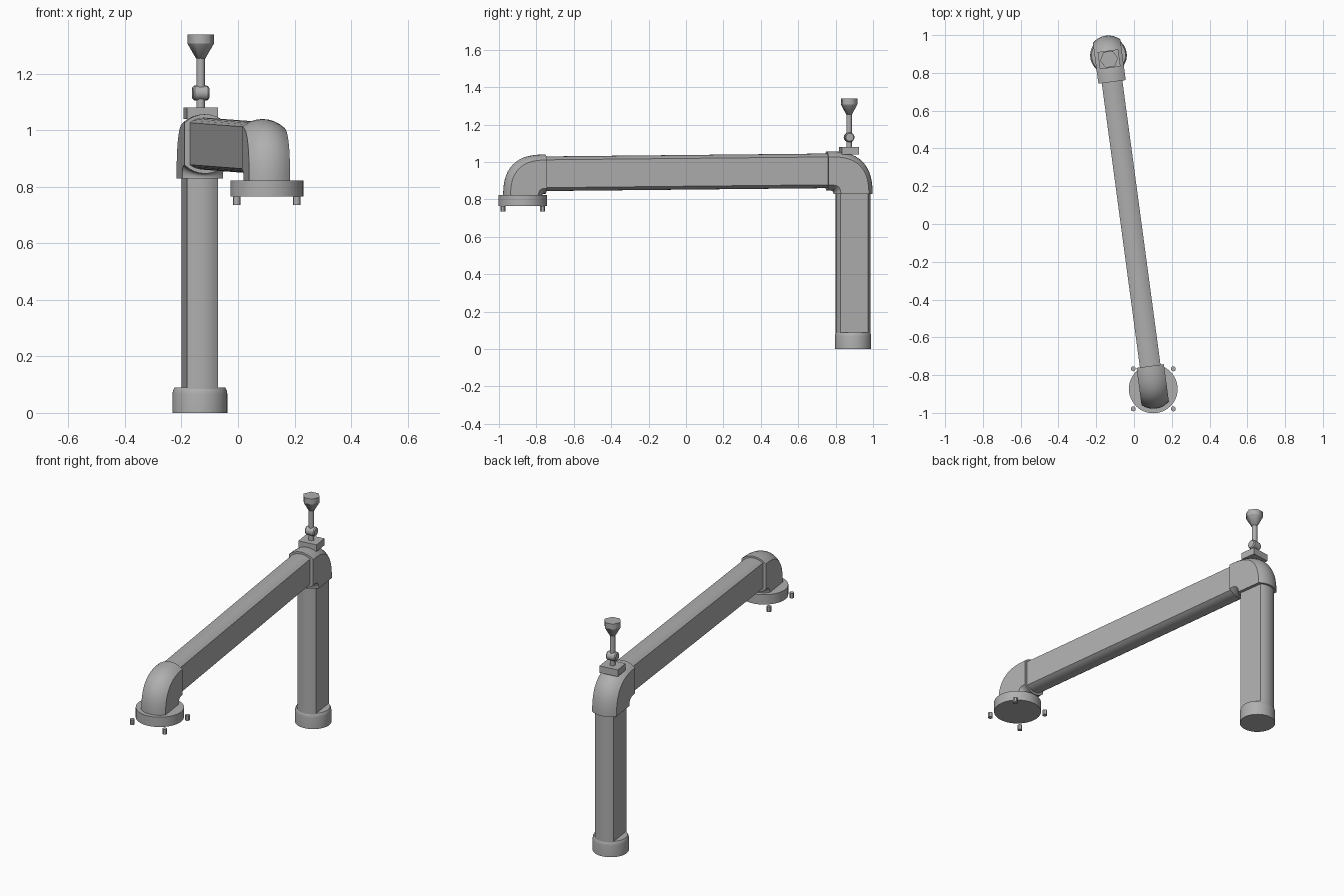
import bpy, bmesh, math
from mathutils import Vector, Matrix

if "Cube" in bpy.data.objects:
    bpy.data.objects.remove(bpy.data.objects["Cube"])

POST = Vector((-0.135, 0.893, 0))     # axis of the upright
OUT = Vector((0.102, -0.873, 0))      # axis of the outlet flange
DIR = (OUT - POST).normalized()       # direction of the arm seen from above
LAT = Vector((-DIR.y, DIR.x, 0))      # sideways, same for every pipe part
YAW = math.atan2(LAT.y, LAT.x)
UP = Vector((0, 0, 1))

GREY = bpy.data.materials.new("dark_grey")
GREY.diffuse_color = (0.43, 0.43, 0.43, 1)
GREY.use_nodes = True
GREY.node_tree.nodes["Principled BSDF"].inputs["Base Color"].default_value = GREY.diffuse_color


def finish(name, bm, angle=30):
    bmesh.ops.recalc_face_normals(bm, faces=bm.faces)
    me = bpy.data.meshes.new(name)
    bm.to_mesh(me)
    bm.free()
    me.materials.append(GREY)
    ob = bpy.data.objects.new(name, me)
    bpy.context.collection.objects.link(ob)
    bpy.ops.object.select_all(action='DESELECT')
    ob.select_set(True)
    bpy.context.view_layer.objects.active = ob
    bpy.ops.object.shade_smooth_by_angle(angle=math.radians(angle))
    return ob


def skin(bm, rings):
    rings = [[bm.verts.new(p) for p in r] for r in rings]
    for a, b in zip(rings, rings[1:]):
        for i in range(len(a)):
            j = (i + 1) % len(a)
            bm.faces.new((a[i], a[j], b[j], b[i]))
    bm.faces.new(rings[0][::-1])
    bm.faces.new(rings[-1])


def flat_circle(r, w, n=8):
    """Circle of radius r with both sides cut flat at +-w."""
    half = math.asin(w / r)
    arc = [half - 2 * half * i / n for i in range(n + 1)]
    top = [(r * math.sin(a), r * math.cos(a)) for a in arc]
    return top + [(-x, -y) for x, y in top]


def pipe(name, p, q):
    bm = bmesh.new()
    n = LAT.cross((q - p).normalized()).normalized()
    skin(bm, [[c + LAT * x + n * y for x, y in flat_circle(0.0925, 0.055)] for c in (p, q)])
    return finish(name, bm)


def elbow(name, base, toward, z0, zc, length):
    """Fat-cornered bend from straight down to horizontal, plus a short socket."""
    R = zc - z0
    hub = base + toward * R + UP * z0
    section = flat_circle(0.105, 0.073)
    rings = []
    for i in range(17):
        a = math.pi / 2 * i / 16
        k = 1 + 0.075 * math.sin(2 * a) ** 2
        ray = -toward * math.cos(a) + UP * math.sin(a)
        rings.append([hub + LAT * x + ray * (R + y) * k for x, y in section])
    rings.append([base + toward * length + LAT * x + UP * (zc + y) for x, y in section])
    bm = bmesh.new()
    skin(bm, rings)
    return finish(name, bm)


def lathe(name, center, profile, n=48, turn=0.0, angle=30):
    """Stack of n-sided rings from (radius, z) pairs."""
    bm = bmesh.new()
    skin(bm, [[center + Vector((r * math.cos(turn + 2 * math.pi * k / n),
                                r * math.sin(turn + 2 * math.pi * k / n), z))
               for k in range(n)] for r, z in profile])
    return finish(name, bm, angle)


# upright, arm and the two elbows
pipe("upright_pipe", POST + UP * 0.05, POST + UP * 0.85)
pipe("arm_pipe", POST + DIR * 0.11 + UP * 0.953, OUT - DIR * 0.10 + UP * 0.937)
elbow("rear_elbow", POST, DIR, 0.83, 0.952, 0.142)
elbow("outlet_elbow", OUT, -DIR, 0.82, 0.935, 0.122)

# foot collar and outlet flange
lathe("foot_collar", POST, [(0.097, 0), (0.097, 0.068), (0.095, 0.08), (0.09, 0.089)])
lathe("outlet_flange", OUT, [(0.129, 0.765), (0.129, 0.823)])

# flange bolts
for i, (sx, sy) in enumerate([(-1, -1), (1, -1), (1, 1), (-1, 1)]):
    lathe(f"flange_bolt_{i + 1}", OUT + Vector((sx * 0.106, sy * 0.106, 0)),
          [(0.013, 0.735), (0.013, 0.765)], 12)

# valve on top: block, stem, cross nut with chamfered ends, hexagonal handle
VALVE = Vector((-0.132, 0.872, 0))
bm = bmesh.new()
bmesh.ops.create_cube(bm, size=1, matrix=Matrix.Translation(VALVE + UP * 1.06)
                      @ Matrix.Rotation(YAW, 4, 'Z') @ Matrix.Diagonal((0.11, 0.092, 0.04, 1)))
finish("valve_block", bm)
lathe("valve_stem", VALVE, [(0.015, 1.05), (0.015, 1.27)], 16)
bm = bmesh.new()
place = (Matrix.Translation(VALVE + UP * 1.132) @ Matrix.Rotation(YAW, 4, 'Z')
         @ Matrix.Rotation(math.pi / 2, 4, 'Y'))
skin(bm, [[place @ Vector((r * math.cos(math.pi * k / 8), r * math.sin(math.pi * k / 8), z))
           for k in range(16)]
          for r, z in [(0.021, -0.029), (0.026, -0.023), (0.026, 0.023), (0.021, 0.029)]])
finish("stem_nut", bm)
lathe("handle_taper", VALVE, [(0.017, 1.255), (0.048, 1.308)], 6, YAW, 65)
lathe("handle_cap", VALVE, [(0.048, 1.308), (0.048, 1.34)], 6, YAW, 65)
